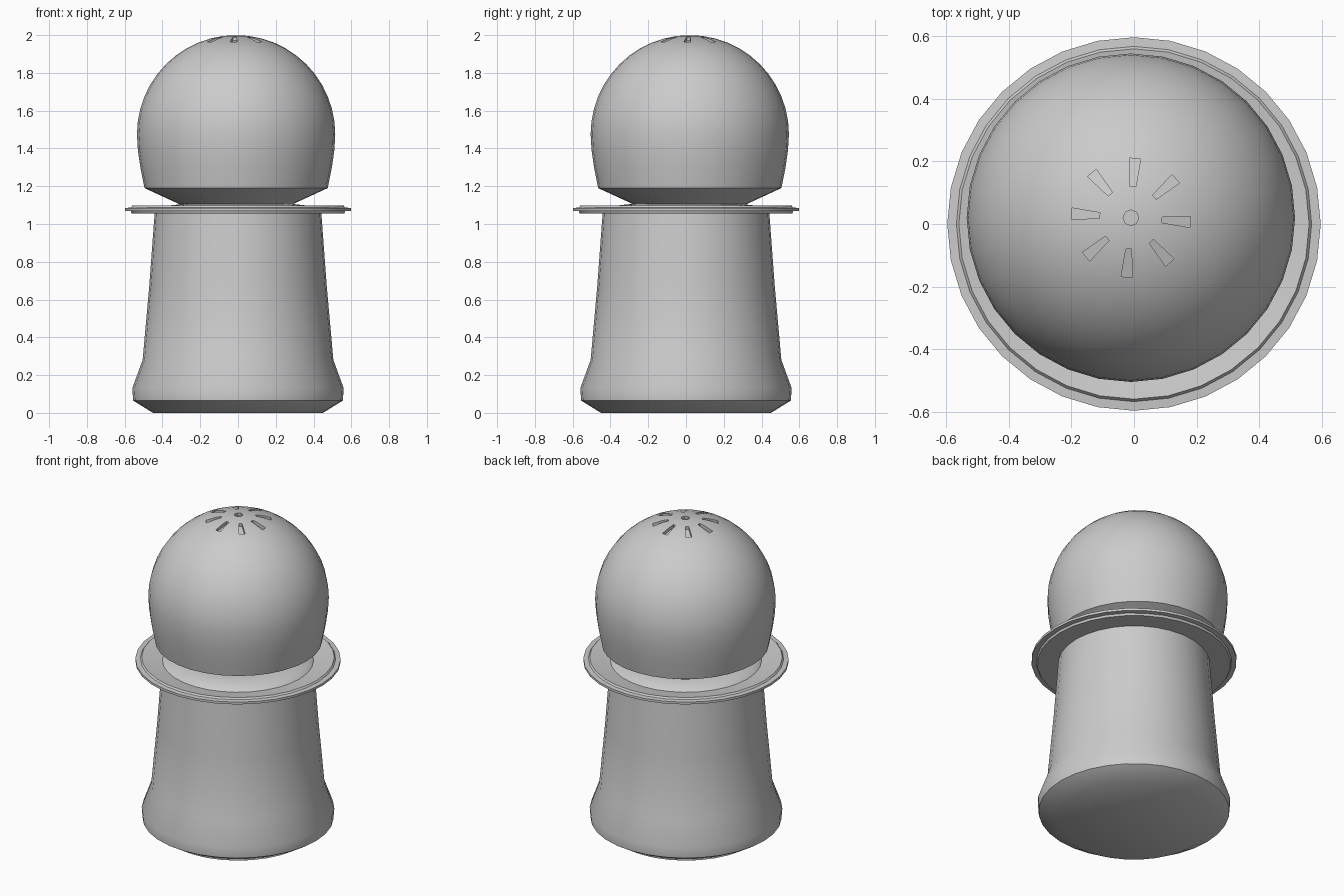
import bpy, bmesh
from math import sin, cos, pi, radians, sqrt

if "Cube" in bpy.data.objects:
    bpy.data.objects.remove(bpy.data.objects["Cube"])

SEG = 32


def finish(name, bm, angle=35, smooth=True):
    bmesh.ops.recalc_face_normals(bm, faces=bm.faces)
    me = bpy.data.meshes.new(name)
    bm.to_mesh(me)
    bm.free()
    ob = bpy.data.objects.new(name, me)
    bpy.context.collection.objects.link(ob)
    if smooth:
        smooth_object(ob, angle)
    return ob


def smooth_object(ob, angle):
    bpy.ops.object.select_all(action='DESELECT')
    ob.select_set(True)
    bpy.context.view_layer.objects.active = ob
    bpy.ops.object.shade_smooth_by_angle(angle=radians(angle))


def lathe(profile, cx=0.0, cy=0.0):
    """Turn an (r, z) profile, listed bottom to top, into a closed solid."""
    bm = bmesh.new()
    rings = []
    for r, z in profile:
        if r == 0:
            rings.append([bm.verts.new((cx, cy, z))] * SEG)
        else:
            rings.append([bm.verts.new((cx + r * cos(2 * pi * i / SEG),
                                        cy + r * sin(2 * pi * i / SEG), z))
                          for i in range(SEG)])
    for a, b in zip(rings, rings[1:]):
        for i in range(SEG):
            j = (i + 1) % SEG
            quad = list(dict.fromkeys((a[i], a[j], b[j], b[i])))
            bm.faces.new(quad)
    if profile[0][0] > 0:
        bm.faces.new(rings[0][::-1])
    if profile[-1][0] > 0:
        bm.faces.new(rings[-1])
    return bm


# Tapered body with flared foot
finish("body", lathe([(0.45, 0), (0.555, 0.065), (0.56, 0.13), (0.505, 0.28),
                      (0.47, 0.67), (0.44, 1.075)]), 50)

# Thin collar: stepped rim, shallow dish, raised inner seat
finish("collar", lathe([(0.43, 1.055), (0.562, 1.055), (0.568, 1.068),
                        (0.597, 1.07), (0.597, 1.085), (0.568, 1.087),
                        (0.56, 1.097), (0.44, 1.075), (0.42, 1.092),
                        (0.30, 1.105)]))

# Domed cap, set very slightly off centre, undercut at the bottom
CX, CY, CZ, R = -0.01, 0.02, 1.475, 0.525
dome = [(0.30, 1.09), (0.30, 1.105), (0.485, 1.19), (0.507, 1.30), (0.52, 1.39)]
dome += [(R * cos(k * pi / 24), CZ + R * sin(k * pi / 24)) for k in range(12)]
dome.append((0, CZ + R))
cap = finish("cap", lathe(dome, CX, CY), smooth=False)

# Cutter: eight flared slots and one round centre hole
bm = bmesh.new()
for k in range(8):
    a = k * pi / 4 - radians(4)
    layers = []
    for top in (False, True):
        ring = []
        for r, w in ((0.10, -0.009), (0.19, -0.018), (0.19, 0.018), (0.10, 0.009)):
            z = CZ + sqrt(R * R - r * r) + (0.05 if top else -0.02)
            ring.append(bm.verts.new((CX + r * cos(a) - w * sin(a),
                                      CY + r * sin(a) + w * cos(a), z)))
        layers.append(ring)
    low, high = layers
    bm.faces.new(low[::-1])
    bm.faces.new(high)
    for i in range(4):
        j = (i + 1) % 4
        bm.faces.new((low[i], low[j], high[j], high[i]))
hole = bmesh.ops.create_cone(bm, cap_ends=True, segments=8, radius1=0.025,
                             radius2=0.025, depth=0.08)
bmesh.ops.translate(bm, verts=hole["verts"], vec=(CX, CY, CZ + R + 0.02))
cutter = finish("hole_cutter", bm, smooth=False)
cutter.hide_render = True

# Cut the holes, then smooth the finished cap
mod = cap.modifiers.new("holes", 'BOOLEAN')
mod.operation = 'DIFFERENCE'
mod.solver = 'EXACT'
mod.object = cutter
bpy.context.view_layer.objects.active = cap
bpy.ops.object.modifier_apply(modifier=mod.name)
bpy.data.objects.remove(cutter)
smooth_object(cap, 35)
